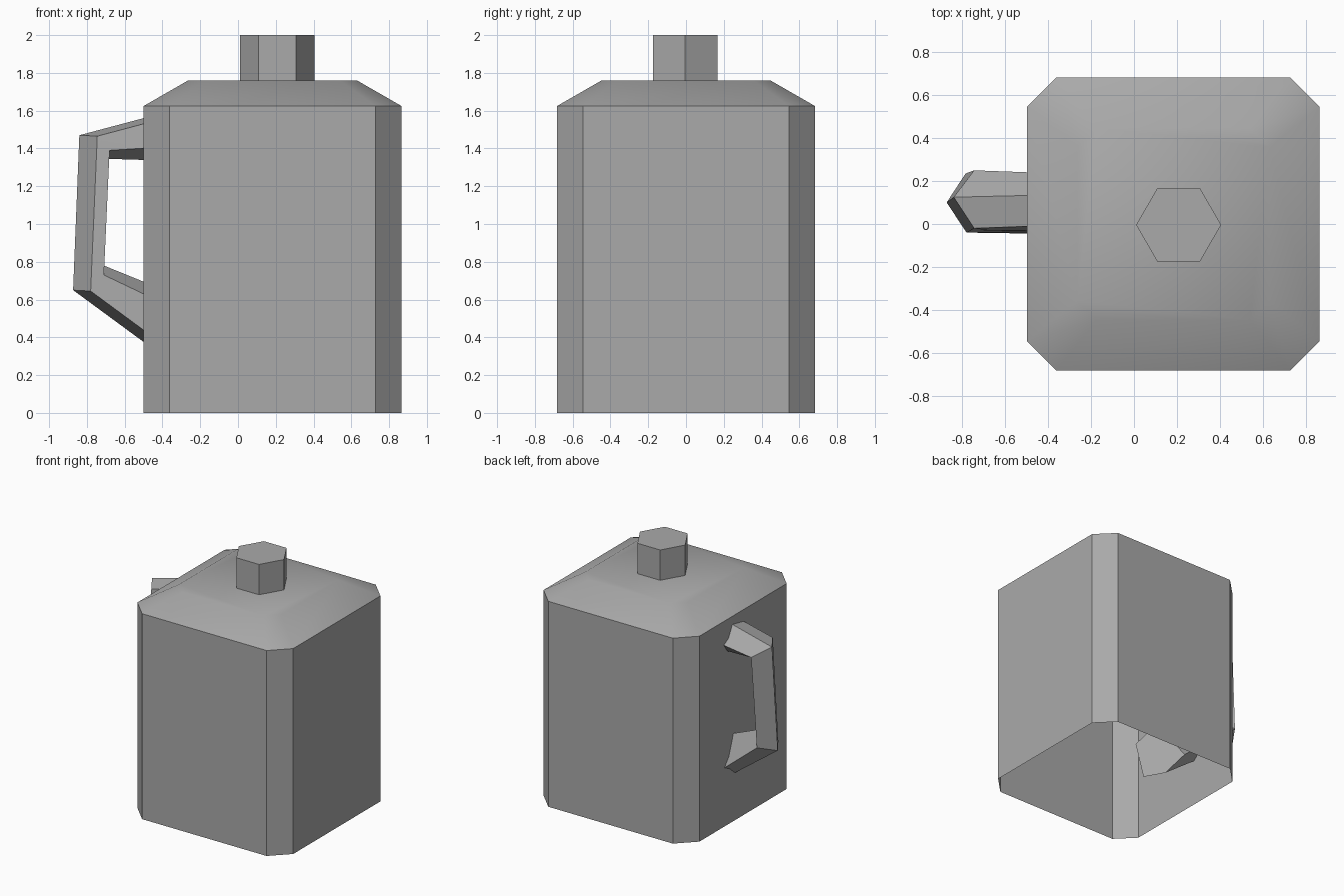
import bpy
import bmesh
import math

cube = bpy.data.objects.get("Cube")
if cube:
    bpy.data.objects.remove(cube, do_unlink=True)

# One plain grey for the whole container
grey = bpy.data.materials.new("plain grey")
grey.use_nodes = True
colour = (0.4, 0.4, 0.4, 1)
grey.diffuse_color = colour
grey.node_tree.nodes["Principled BSDF"].inputs["Base Color"].default_value = colour


def loft(name, rings, cap_start=True, cap_end=True, smooth_angle=None):
    """Skin a list of equal-sized rings of points into one object."""
    bm = bmesh.new()
    loops = [[bm.verts.new(point) for point in ring] for ring in rings]
    for lower, upper in zip(loops, loops[1:]):
        count = len(lower)
        for i in range(count):
            j = (i + 1) % count
            bm.faces.new((lower[i], lower[j], upper[j], upper[i]))
    if cap_start:
        bm.faces.new(loops[0][::-1])
    if cap_end:
        bm.faces.new(loops[-1])
    bmesh.ops.recalc_face_normals(bm, faces=bm.faces)
    mesh = bpy.data.meshes.new(name)
    bm.to_mesh(mesh)
    bm.free()
    mesh.materials.append(grey)
    obj = bpy.data.objects.new(name, mesh)
    bpy.context.collection.objects.link(obj)
    if smooth_angle:
        bpy.ops.object.select_all(action="DESELECT")
        obj.select_set(True)
        bpy.context.view_layer.objects.active = obj
        bpy.ops.object.shade_smooth_by_angle(angle=math.radians(smooth_angle))
    return obj


def chamfered_square(centre_x, half, flat, z):
    """Square ring with cut corners; flat is half the straight side."""
    corner = [(half, -flat), (half, flat)]
    points = []
    for turn in range(4):
        c, s = math.cos(turn * math.pi / 2), math.sin(turn * math.pi / 2)
        points += [(centre_x + c * x - s * y, s * x + c * y, z) for x, y in corner]
    return points


def hexagon(centre_x, centre_y, radius, z):
    return [(centre_x + radius * math.cos(i * math.pi / 3),
             centre_y + radius * math.sin(i * math.pi / 3), z) for i in range(6)]


# Body: hollow, open underneath, with a sloped and softly shaded shoulder
body_x = 0.183
loft("body", [
    chamfered_square(body_x, 0.682, 0.545, 0),
    chamfered_square(body_x, 0.682, 0.545, 1.625),
    chamfered_square(body_x, 0.447, 0.357, 1.76),
], cap_start=False, smooth_angle=35)

# Cap: six-sided plug on the top
loft("cap", [hexagon(0.208, -0.004, 0.198, z) for z in (1.755, 2)])

# Handle: twisted five-sided bar whose ends run into the body
upper_end = [(-.2, .14, 1.64), (-.2, 0, 1.61), (-.2, -.03, 1.42),
             (-.2, .13, 1.33), (-.2, .23, 1.47)]
upper_bend = [(-.84, .125, 1.47), (-.745, -.02, 1.465), (-.68, -.03, 1.39),
              (-.685, .13, 1.345), (-.745, .25, 1.41)]
lower_bend = [(-.873, .1, .65), (-.78, -.04, .645), (-.71, -.03, .73),
              (-.71, .12, .78), (-.785, .235, .7)]
lower_end = [(-.22, .1, .17), (-.135, -.05, .17), (-.05, -.04, .416),
             (-.12, .12, .54), (-.3, .23, .3)]
loft("handle", [upper_end, upper_bend, lower_bend, lower_end], smooth_angle=35)
